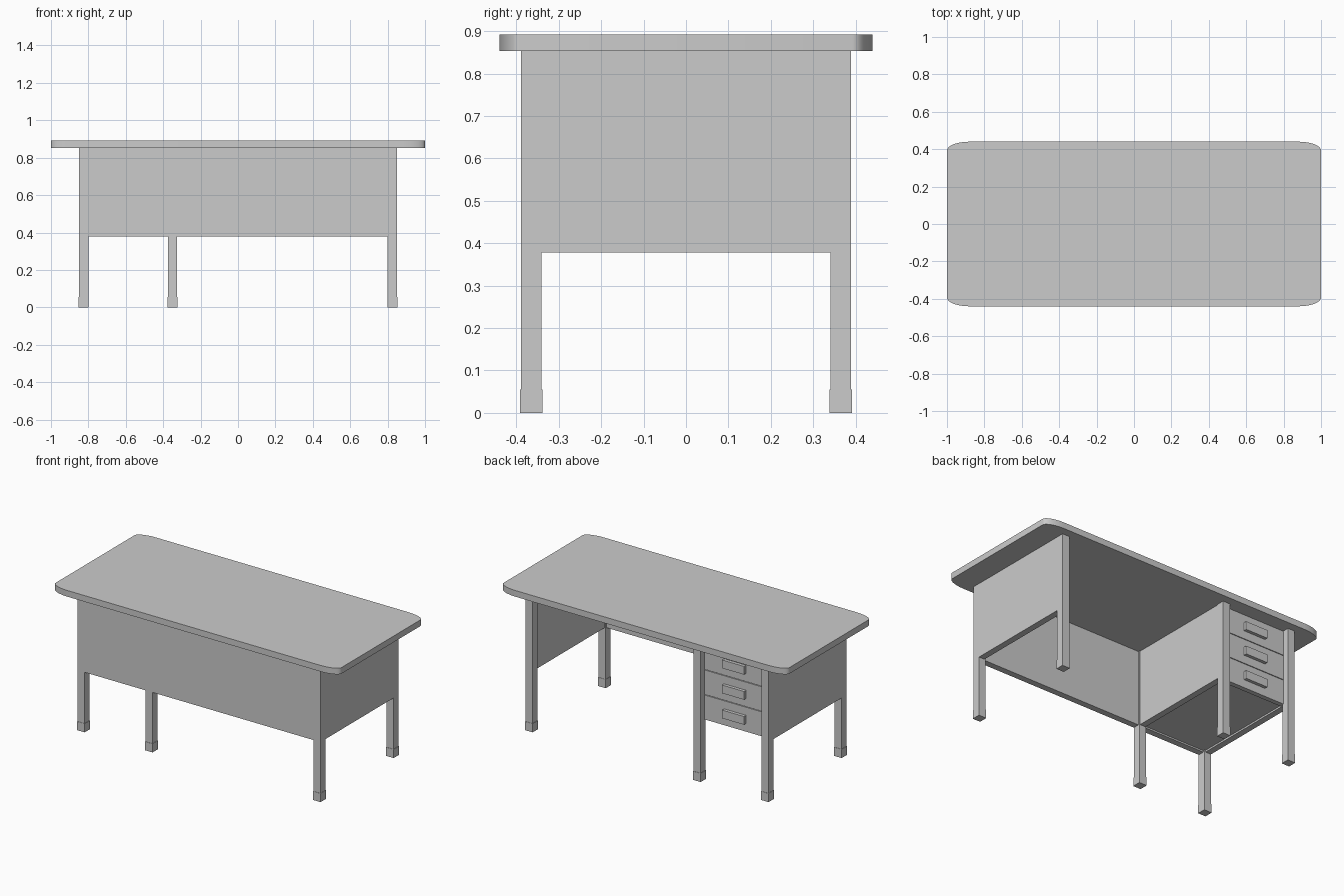
import bpy, bmesh, math

if "Cube" in bpy.data.objects:
    bpy.data.objects.remove(bpy.data.objects["Cube"])

TOP_Z, TOP_T = 0.892, 0.039
UNDER = TOP_Z - TOP_T          # underside of the top
PANEL_Z = 0.378                # lower edge of the panels
OUT_X, OUT_Y = 0.849, 0.389    # outer faces of legs and panels
LEG_X = (-0.825, -0.35, 0.825)
LEG_Y = 0.365


def box(name, x, y, z):
    """Box from (min, max) ranges."""
    bpy.ops.mesh.primitive_cube_add(
        size=1, location=[(r[0] + r[1]) / 2 for r in (x, y, z)])
    ob = bpy.context.object
    ob.name = name
    ob.scale = [r[1] - r[0] for r in (x, y, z)]
    bpy.ops.object.transform_apply(location=False, rotation=False, scale=True)
    return ob


def around(c, half):
    return (c - half, c + half)


# Desk top: rectangle with elliptical corners
RX, RY, STEPS = 0.12, 0.047, 10
bm = bmesh.new()
verts = []
for q, (sx, sy) in enumerate(((1, 1), (-1, 1), (-1, -1), (1, -1))):
    for i in range(STEPS + 1):
        a = math.pi / 2 * (q + i / STEPS)
        verts.append(bm.verts.new((sx * (1 - RX) + RX * math.cos(a),
                                   sy * (0.44 - RY) + RY * math.sin(a), UNDER)))
base = bm.faces.new(verts)
ext = bmesh.ops.extrude_face_region(bm, geom=[base])
bmesh.ops.translate(bm, vec=(0, 0, TOP_T),
                    verts=[v for v in ext["geom"] if isinstance(v, bmesh.types.BMVert)])
bmesh.ops.recalc_face_normals(bm, faces=bm.faces)
mesh = bpy.data.meshes.new("desk_top")
bm.to_mesh(mesh)
bm.free()
top = bpy.data.objects.new("desk_top", mesh)
bpy.context.collection.objects.link(top)
bpy.context.view_layer.objects.active = top
top.select_set(True)
bpy.ops.object.shade_smooth_by_angle(angle=math.radians(35))

# Legs with slightly wider feet
for x in LEG_X:
    for side, y in (("front", -LEG_Y), ("back", LEG_Y)):
        box(side + "_leg", around(x, 0.0245), around(y, 0.0245), (0.05, UNDER))
        box(side + "_foot", around(x, 0.0265), around(y, 0.0265), (0, 0.055))

# Front, end and divider panels
T = 0.04
height = (PANEL_Z, UNDER)
box("front_panel", (-OUT_X, OUT_X), (-OUT_Y, -OUT_Y + T), height)
for s, name in ((-1, "left_panel"), (1, "right_panel")):
    box(name, around(s * (OUT_X - T / 2), T / 2), (-OUT_Y, LEG_Y), height)
box("divider_panel", around(-0.35, T / 2), (-OUT_Y + T, LEG_Y), height)

# Drawer cabinet, three drawers facing the back, with handles
X0, X1 = -0.808, -0.368
box("drawer_cabinet", (X0, X1), (-OUT_Y + T, 0.335), (PANEL_Z + 0.01, UNDER))
H = (UNDER - PANEL_Z) / 3
for i in range(3):
    z = PANEL_Z + H * i
    box("drawer_front", (X0, X1), (0.32, 0.35), (z + 0.002, z + H - 0.002))
    box("drawer_handle", around(-0.588, 0.077), (0.345, 0.37), around(z + H / 2, 0.026))
